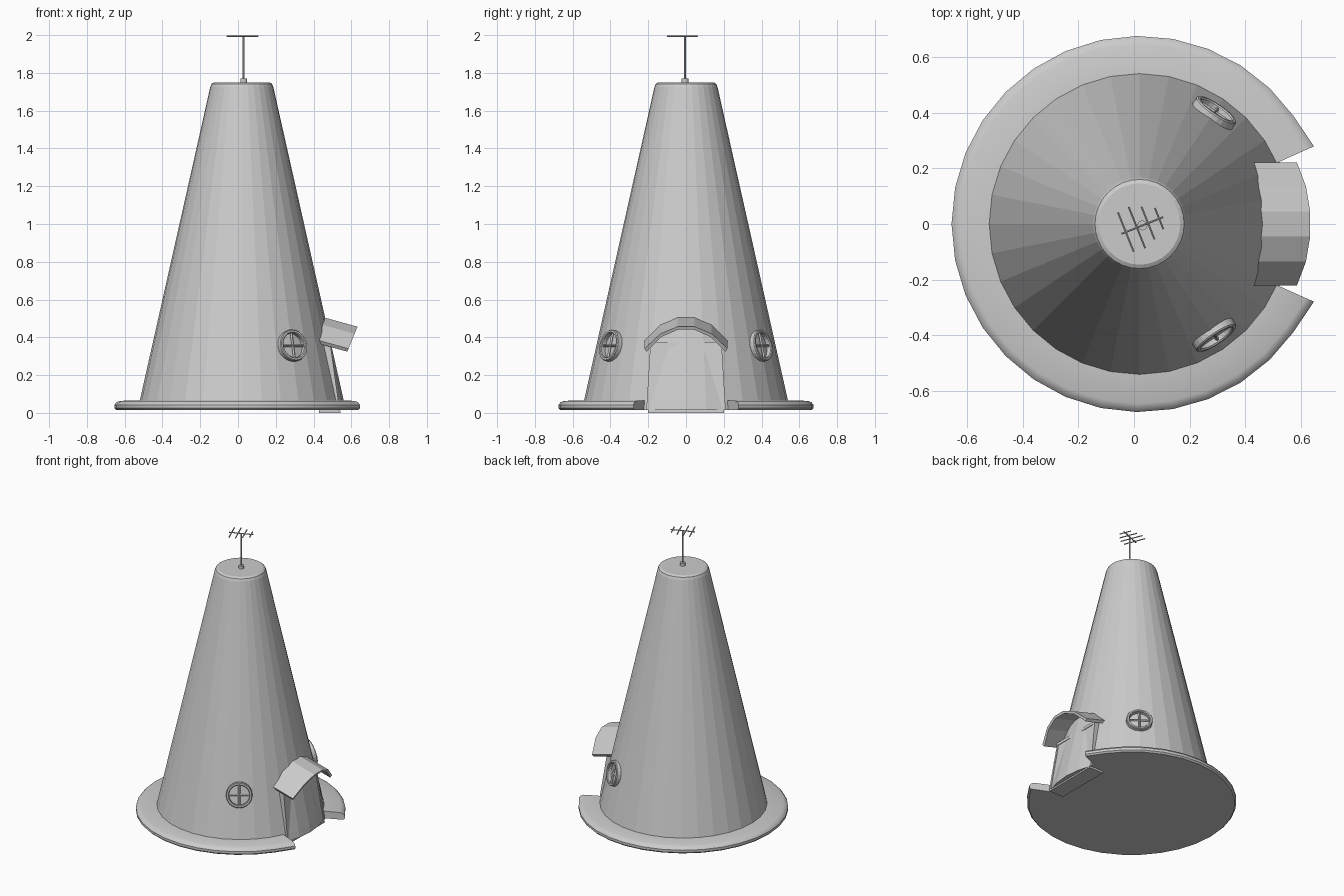
import bpy, bmesh, math
from mathutils import Vector, Matrix

if "Cube" in bpy.data.objects:
    bpy.data.objects.remove(bpy.data.objects["Cube"], do_unlink=True)

GREY = (0.6, 0.6, 0.6, 1)
mat = bpy.data.materials.new("plain grey")
mat.use_nodes = True
mat.diffuse_color = GREY
mat.node_tree.nodes["Principled BSDF"].inputs["Base Color"].default_value = GREY

CX = 0.02          # cone axis in x
SIDES = 32


def finish(name, bm):
    bmesh.ops.recalc_face_normals(bm, faces=bm.faces)
    mesh = bpy.data.meshes.new(name)
    bm.to_mesh(mesh)
    bm.free()
    obj = bpy.data.objects.new(name, mesh)
    bpy.context.collection.objects.link(obj)
    mesh.materials.append(mat)
    return obj


def bridge(bm, rings, closed_ring, closed_path):
    """Skin a list of point rings; cap the ends of open paths."""
    vs = [[bm.verts.new(p) for p in ring] for ring in rings]
    n, m = len(vs), len(vs[0])
    for i in range(n if closed_path else n - 1):
        a, b = vs[i], vs[(i + 1) % n]
        for j in range(m if closed_ring else m - 1):
            k = (j + 1) % m
            bm.faces.new((a[j], a[k], b[k], b[j]))
    if not closed_path:
        bm.faces.new(vs[0])
        bm.faces.new(vs[-1])


def rod(name, a, b, radius, sides=8):
    a, b = Vector(a), Vector(b)
    d = b - a
    bm = bmesh.new()
    turn = Matrix.Translation((a + b) / 2) @ d.to_track_quat('Z', 'Y').to_matrix().to_4x4()
    bmesh.ops.create_cone(bm, cap_ends=True, segments=sides, radius1=radius,
                          radius2=radius, depth=d.length, matrix=turn)
    return finish(name, bm)


def polar(r, angle, z):
    return (CX + r * math.cos(angle), r * math.sin(angle), z)


# Cone body with a softened top edge
bm = bmesh.new()
profile = [(0.55, 0.015), (0.54, 0.065), (0.167, 1.725), (0.16, 1.742), (0.146, 1.75)]
bridge(bm, [[polar(r, math.tau * i / SIDES, z) for i in range(SIDES)] for r, z in profile],
       True, False)
finish("cone_body", bm)

# Base rim, open in front of the door
bm = bmesh.new()
section = [(0.5, 0.015), (0.665, 0.015), (0.675, 0.025), (0.675, 0.042),
           (0.664, 0.056), (0.645, 0.064), (0.5, 0.066)]
gap = math.radians(24)
steps = 28
rings = []
for i in range(steps + 1):
    angle = gap + (math.tau - 2 * gap) * i / steps
    flare = 1.015 if i in (0, steps) else 1
    rings.append([polar(r * flare, angle, z) for r, z in section])
bridge(bm, rings, True, False)
rim = finish("base_rim", bm)
bpy.context.view_layer.objects.active = rim
rim.select_set(True)
bpy.ops.object.shade_smooth_by_angle(angle=math.radians(30))
rim.select_set(False)


# Leaning doorway: panel, side jambs, head strip and sill
def slab(name, y0, y1, t0, t1, z0, z1, push):
    """Slab on the door slope; y0/y1 at its foot, t0/t1 at its head."""
    bm = bmesh.new()
    rings = []
    for z, a, b in ((z0, y0, y1), (z1, t0, t1)):
        x = 0.54 - 0.14 * z + push
        rings.append([(0.43, a, z), (x, a, z), (x, b, z), (0.43, b, z)])
    bridge(bm, rings, True, False)
    return finish(name, bm)


slab("door_panel", -0.2, 0.2, -0.18, 0.18, 0.003, 0.36, -0.004)
slab("left_jamb", 0.195, 0.21, 0.175, 0.188, 0.015, 0.375, 0)
slab("right_jamb", -0.21, -0.195, -0.188, -0.175, 0.015, 0.375, 0)
slab("door_head", -0.188, 0.188, -0.187, 0.187, 0.352, 0.375, 0)
slab("door_sill", -0.2, 0.2, -0.2, 0.2, 0, 0.012, 0.003)

# Faceted awning, sloping outwards over the door
bm = bmesh.new()
arch = [(-0.22, 0.0), (-0.135, 0.085), (-0.045, 0.125),
        (0.045, 0.125), (0.135, 0.085), (0.22, 0.0)]
loop = arch + [(y * 0.95, h - 0.017) for y, h in reversed(arch)]
rings = []
for x0, z0 in ((0.405, 0.39), (0.585, 0.34)):
    rings.append([(x0 + 0.38 * h, y, z0 + 0.93 * h) for y, h in loop])
bridge(bm, rings, True, False)
finish("door_awning", bm)


# Round windows, leaning with the wall
def window(side, sign):
    angle = sign * math.radians(56)
    normal = Vector((math.cos(angle), math.sin(angle), 0.228)).normalized()
    across = Vector((-math.sin(angle), math.cos(angle), 0))
    up = normal.cross(across)
    centre = Vector(polar(0.478, angle, 0.355))
    bm = bmesh.new()
    rings = []
    for i in range(24):
        a = math.tau * i / 24
        out = across * math.cos(a) + up * math.sin(a)
        rings.append([centre + out * r + normal * d for r, d in
                      ((0.085, -0.02), (0.085, 0.015), (0.081, 0.02),
                       (0.071, 0.02), (0.067, 0.015), (0.067, -0.02))])
    bridge(bm, rings, True, True)
    finish(side + "_window_frame", bm)
    for label, d in (("bar", across), ("post", up)):
        rod(side + "_window_" + label, centre - d * 0.07 + normal * 0.005,
            centre + d * 0.07 + normal * 0.005, 0.007, 4)


window("left", 1)
window("right", -1)

# Roof aerial
foot = Vector((0.03, -0.005, 1.745))
rod("aerial_foot", foot, foot + Vector((0, 0, 0.025)), 0.018, 12)
rod("aerial_mast", foot, foot + Vector((0, 0, 0.25)), 0.005)
along = Vector((0.15, 0.06, 0)).normalized()
cross = Vector((0.06, -0.15, 0)).normalized()
top = foot + Vector((0, 0, 0.25))
rod("aerial_boom", top - along * 0.081, top + along * 0.081, 0.004, 6)
for i, half in enumerate((0.076, 0.08, 0.063, 0.041)):
    mid = top + along * (-0.064 + 0.043 * i)
    rod("aerial_element_%d" % (i + 1), mid - cross * half, mid + cross * half, 0.004, 6)
